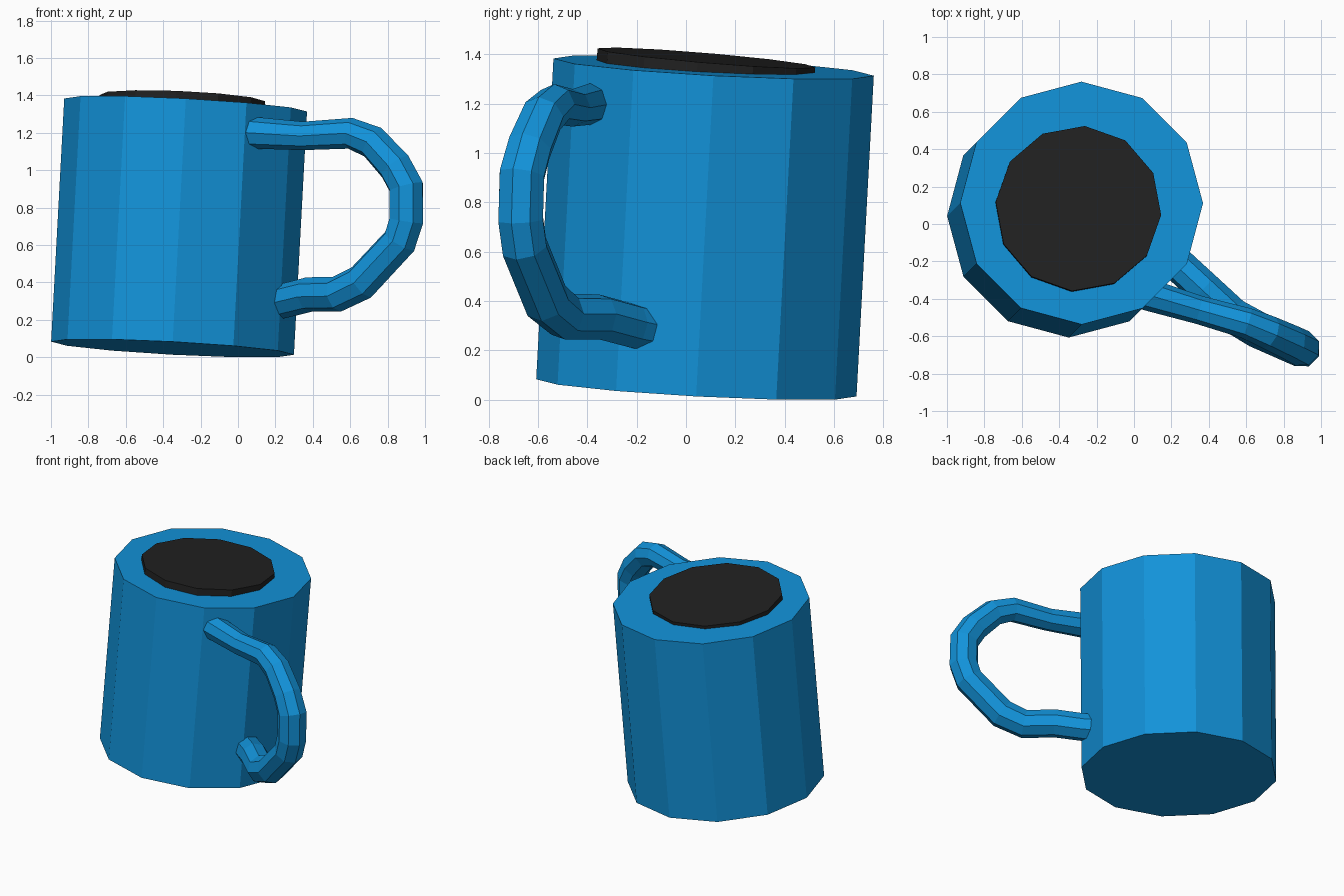
import bpy, math
from mathutils import Vector

if "Cube" in bpy.data.objects:
    bpy.data.objects.remove(bpy.data.objects["Cube"])


def material(name, rgb):
    m = bpy.data.materials.new(name)
    m.diffuse_color = (*rgb, 1)
    m.use_nodes = True
    m.node_tree.nodes["Principled BSDF"].inputs["Base Color"].default_value = m.diffuse_color
    return m


blue = material("blue_glaze", (0.006, 0.29, 0.7))
black = material("dark_coffee", (0.015, 0.015, 0.015))


def tilted_drum(name, base, top, radius, spin, mat):
    """Twelve-sided cylinder between two points, a corner at the spin angle."""
    base, top = Vector(base), Vector(top)
    axis = top - base
    bpy.ops.mesh.primitive_cylinder_add(vertices=12, radius=radius, depth=axis.length)
    ob = bpy.context.object
    ob.name = name
    ob.rotation_mode = 'QUATERNION'
    turn = Vector((0, 0, 1)).rotation_difference(axis)
    spin_q = Vector((1, 0, 0)).rotation_difference(
        Vector((math.cos(spin), math.sin(spin), 0)))
    ob.rotation_quaternion = turn @ spin_q
    ob.location = (base + top) / 2
    ob.data.materials.append(mat)
    return ob


# Leaning mug body and the drink disc on top
tilted_drum("mug_body", (-0.35, 0.042, 0.048), (-0.28, 0.112, 1.348), 0.65, 0, blue)
tilted_drum("drink_surface", (-0.3015, 0.0745, 1.285), (-0.297, 0.083, 1.385),
            0.444, math.radians(-4.5), black)

# Handle: eight-sided tube along a bent path (x, y, z, radius)
path = [
    (-0.06, -0.32, 1.20, 0.085), (0.08, -0.38, 1.20, 0.085),
    (0.35, -0.46, 1.183, 0.076), (0.60, -0.53, 1.197, 0.083),
    (0.72, -0.58, 1.15, 0.09), (0.84, -0.635, 1.02, 0.095),
    (0.90, -0.665, 0.91, 0.098), (0.90, -0.67, 0.73, 0.098),
    (0.865, -0.655, 0.62, 0.098), (0.66, -0.565, 0.40, 0.098),
    (0.53, -0.49, 0.337, 0.095), (0.38, -0.35, 0.335, 0.093),
    (0.24, -0.22, 0.30, 0.092), (0.15, -0.12, 0.28, 0.09),
]
curve = bpy.data.curves.new("handle_path", 'CURVE')
curve.dimensions = '3D'
curve.bevel_depth = 1.0
curve.bevel_resolution = 2
curve.use_fill_caps = True
spline = curve.splines.new('POLY')
spline.use_smooth = False
spline.points.add(len(path) - 1)
for p, (x, y, z, r) in zip(spline.points, path):
    p.co = (x, y, z, 1)
    p.radius = r
handle = bpy.data.objects.new("handle", curve)
bpy.context.collection.objects.link(handle)
curve.materials.append(blue)

# Turn the tube into a mesh with flat faces
bpy.ops.object.select_all(action='DESELECT')
handle.select_set(True)
bpy.context.view_layer.objects.active = handle
bpy.ops.object.convert(target='MESH')
bpy.ops.object.shade_flat()
